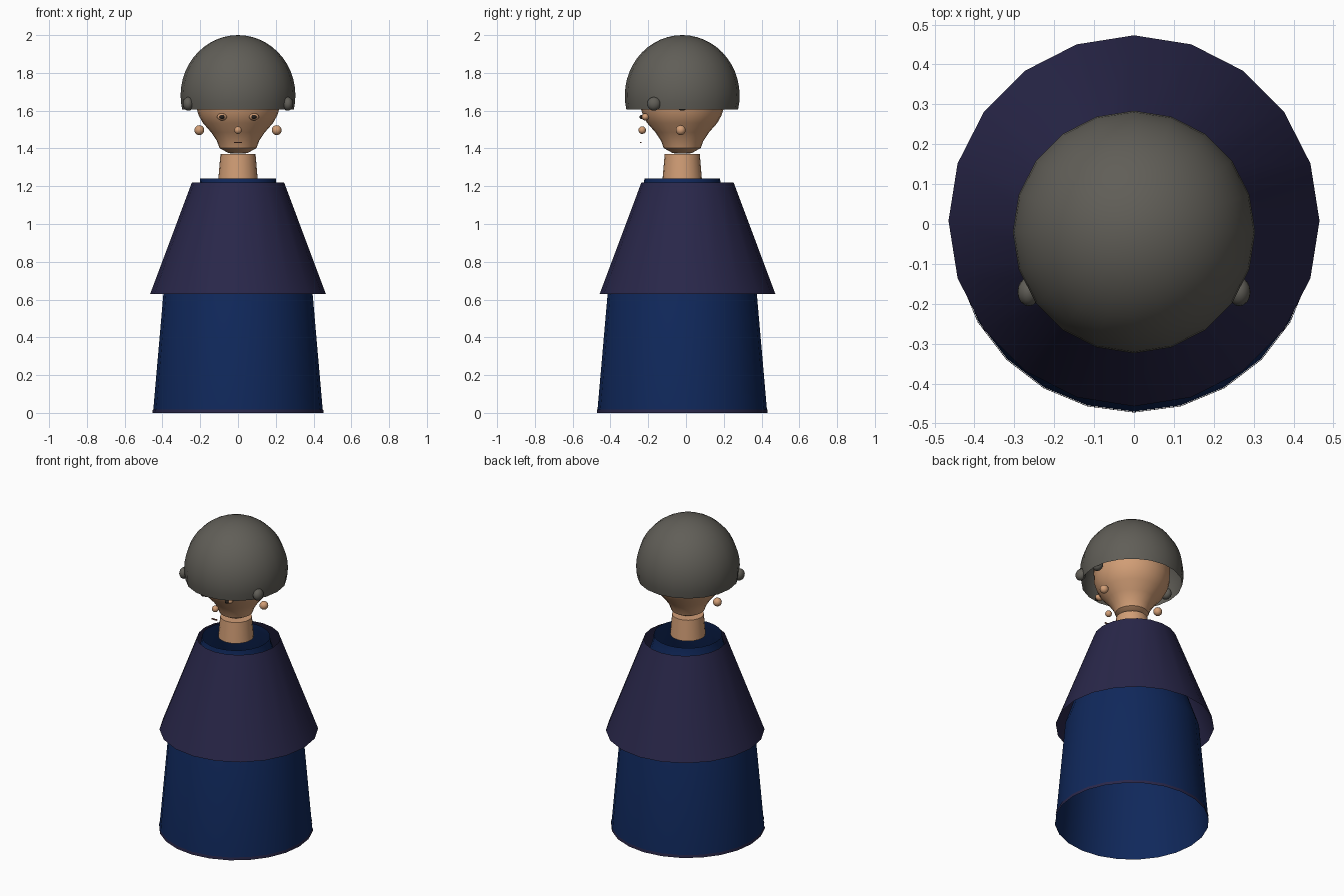
import bpy, bmesh, math
from mathutils import Matrix

if "Cube" in bpy.data.objects:
    bpy.data.objects.remove(bpy.data.objects["Cube"])


def material(name, rgb):
    m = bpy.data.materials.new(name)
    m.diffuse_color = (*rgb, 1)
    m.use_nodes = True
    m.node_tree.nodes["Principled BSDF"].inputs["Base Color"].default_value = m.diffuse_color
    return m


BLUE = material("robe blue", (0.005, 0.021, 0.105))
PURPLE = material("cloak purple", (0.022, 0.020, 0.068))
GREY = material("hair grey", (0.118, 0.112, 0.096))
SKIN = material("skin", (0.64, 0.34, 0.18))
DARK = material("eye dark", (0.02, 0.015, 0.012))
LIP = material("lip brown", (0.25, 0.09, 0.06))


def finish(name, bm, mat):
    me = bpy.data.meshes.new(name)
    bm.to_mesh(me)
    bm.free()
    me.materials.append(mat)
    ob = bpy.data.objects.new(name, me)
    bpy.context.collection.objects.link(ob)
    bpy.ops.object.select_all(action='DESELECT')
    ob.select_set(True)
    bpy.context.view_layer.objects.active = ob
    bpy.ops.object.shade_smooth_by_angle(angle=math.radians(40))
    return ob


def lathe(name, profile, sides, mat, y=-0.02, caps=False):
    """Revolve (radius, z) points, listed bottom to top, about a vertical axis."""
    bm = bmesh.new()
    rings = []
    for r, z in profile:
        if r == 0:
            rings.append([bm.verts.new((0, y, z))] * sides)
            continue
        angles = [2 * math.pi * i / sides for i in range(sides)]
        rings.append([bm.verts.new((r * math.cos(a), y + r * math.sin(a), z)) for a in angles])
    for low, high in zip(rings, rings[1:]):
        for i in range(sides):
            j = (i + 1) % sides
            corners = [low[i], low[j], high[j], high[i]]
            bm.faces.new(list(dict.fromkeys(corners)))
    if caps:
        bm.faces.new(rings[0][::-1])
        bm.faces.new(rings[-1])
    return finish(name, bm, mat)


def ball(name, centre, radii, mat, segs=16):
    bm = bmesh.new()
    bmesh.ops.create_uvsphere(bm, u_segments=segs, v_segments=segs // 2 + 2, radius=1,
                              matrix=Matrix.Translation(centre) @ Matrix.Diagonal((*radii, 1)))
    return finish(name, bm, mat)


# Open robe with a thin hem band
lathe("robe", [(0.45, 0), (0.395, 0.63), (0.27, 1.0), (0.205, 1.2), (0.2, 1.24)], 24, BLUE)
lathe("robe_hem", [(0.4525, 0), (0.451, 0.018)], 24, PURPLE)

# Open cloak over the shoulders
lathe("cloak", [(0.465, 0.63), (0.244, 1.22)], 20, PURPLE, y=0.008)

# Neck and tapering head
lathe("neck", [(0.104, 1.24), (0.093, 1.37)], 20, SKIN, caps=True)
lathe("head", [(0, 1.372), (0.05, 1.375), (0.098, 1.402), (0.112, 1.44), (0.142, 1.485),
               (0.186, 1.535), (0.208, 1.575), (0.222, 1.62), (0.225, 1.70),
               (0.18, 1.82), (0, 1.88)], 24, SKIN)

# Hollow dome of hair, cut a little below its widest ring
STEPS = 14
cut = -math.asin(0.075 / 0.32)
dome = []
for k in range(STEPS):
    a = cut + (math.pi / 2 - cut) * k / STEPS
    dome.append((0.304 * math.cos(a), 1.68 + 0.32 * math.sin(a)))
lathe("hair", dome + [(0, 2.0)], 20, GREY)

# Mirrored curls, ears and eyes
for side, s in (("left", -1), ("right", 1)):
    ball(f"{side}_front_curl", (s * 0.264, -0.17, 1.636), (0.028, 0.036, 0.036), GREY)
    ball(f"{side}_side_curl", (s * 0.262, -0.02, 1.636), (0.03, 0.036, 0.036), GREY)
    ball(f"{side}_ear", (s * 0.205, -0.028, 1.497), (0.026, 0.026, 0.026), SKIN)
    ball(f"{side}_eye", (s * 0.085, -0.215, 1.567), (0.026, 0.02, 0.019), SKIN)
    ball(f"{side}_pupil", (s * 0.085, -0.236, 1.567), (0.013, 0.01, 0.011), DARK, 12)

# Nose and thin mouth
ball("nose", (0, -0.232, 1.497), (0.02, 0.02, 0.02), SKIN)
bm = bmesh.new()
bmesh.ops.create_cube(bm, size=1, matrix=Matrix.Translation((0, -0.24, 1.432))
                      @ Matrix.Diagonal((0.04, 0.008, 0.006, 1)))
finish("mouth", bm, LIP)
